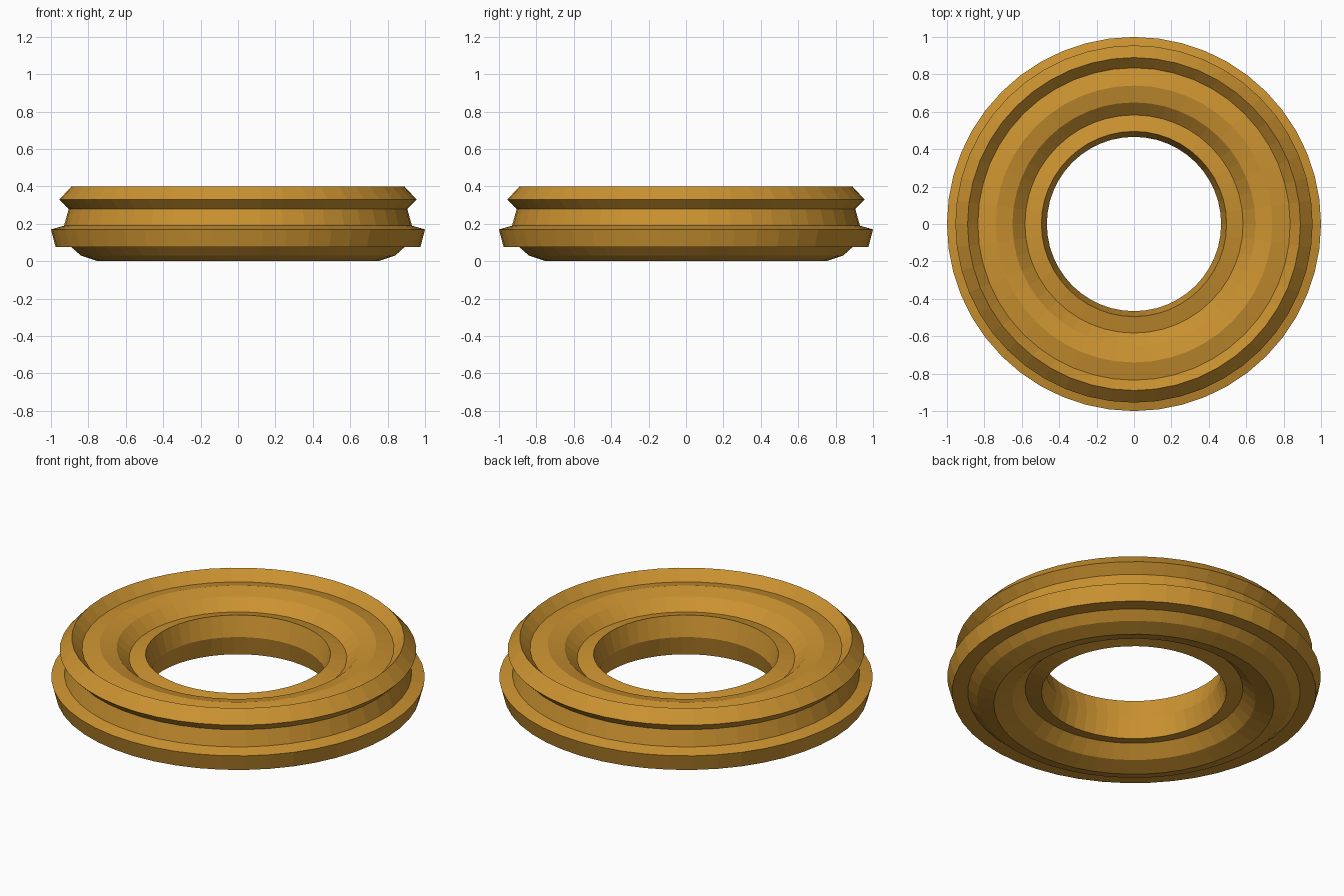
import bpy, bmesh, math

if "Cube" in bpy.data.objects:
    bpy.data.objects.remove(bpy.data.objects["Cube"])

SEGMENTS = 48

# Closed cross-section (radius, height), lathed around z
PROFILE = [
    # outer wall, bottom to top
    (0.75, 0.0), (0.84, 0.03), (0.89, 0.075), (0.975, 0.075), (1.0, 0.17),
    (0.93, 0.19), (0.905, 0.28), (0.955, 0.33), (0.89, 0.40),
    # dished top face
    (0.835, 0.342), (0.74, 0.365), (0.65, 0.343), (0.583, 0.282), (0.495, 0.305),
    # waisted bore
    (0.466, 0.188), (0.495, 0.073),
    # underside
    (0.583, 0.095), (0.65, 0.03),
]


def lathe(name, profile, segments):
    bm = bmesh.new()
    rings = []
    for i in range(segments):
        a = 2 * math.pi * i / segments
        rings.append([bm.verts.new((r * math.cos(a), r * math.sin(a), z)) for r, z in profile])
    n = len(profile)
    for i in range(segments):
        a, b = rings[i], rings[(i + 1) % segments]
        for j in range(n):
            k = (j + 1) % n
            bm.faces.new((a[j], b[j], b[k], a[k]))
    bmesh.ops.recalc_face_normals(bm, faces=bm.faces[:])
    mesh = bpy.data.meshes.new(name)
    bm.to_mesh(mesh)
    bm.free()
    obj = bpy.data.objects.new(name, mesh)
    bpy.context.collection.objects.link(obj)
    return obj


# Ring body, flat shaded
ring = lathe("grooved_ring", PROFILE, SEGMENTS)

# Golden brown material
mat = bpy.data.materials.new("golden_brown")
mat.diffuse_color = (0.60, 0.29, 0.03, 1.0)
mat.use_nodes = True
mat.node_tree.nodes["Principled BSDF"].inputs["Base Color"].default_value = mat.diffuse_color
ring.data.materials.append(mat)
